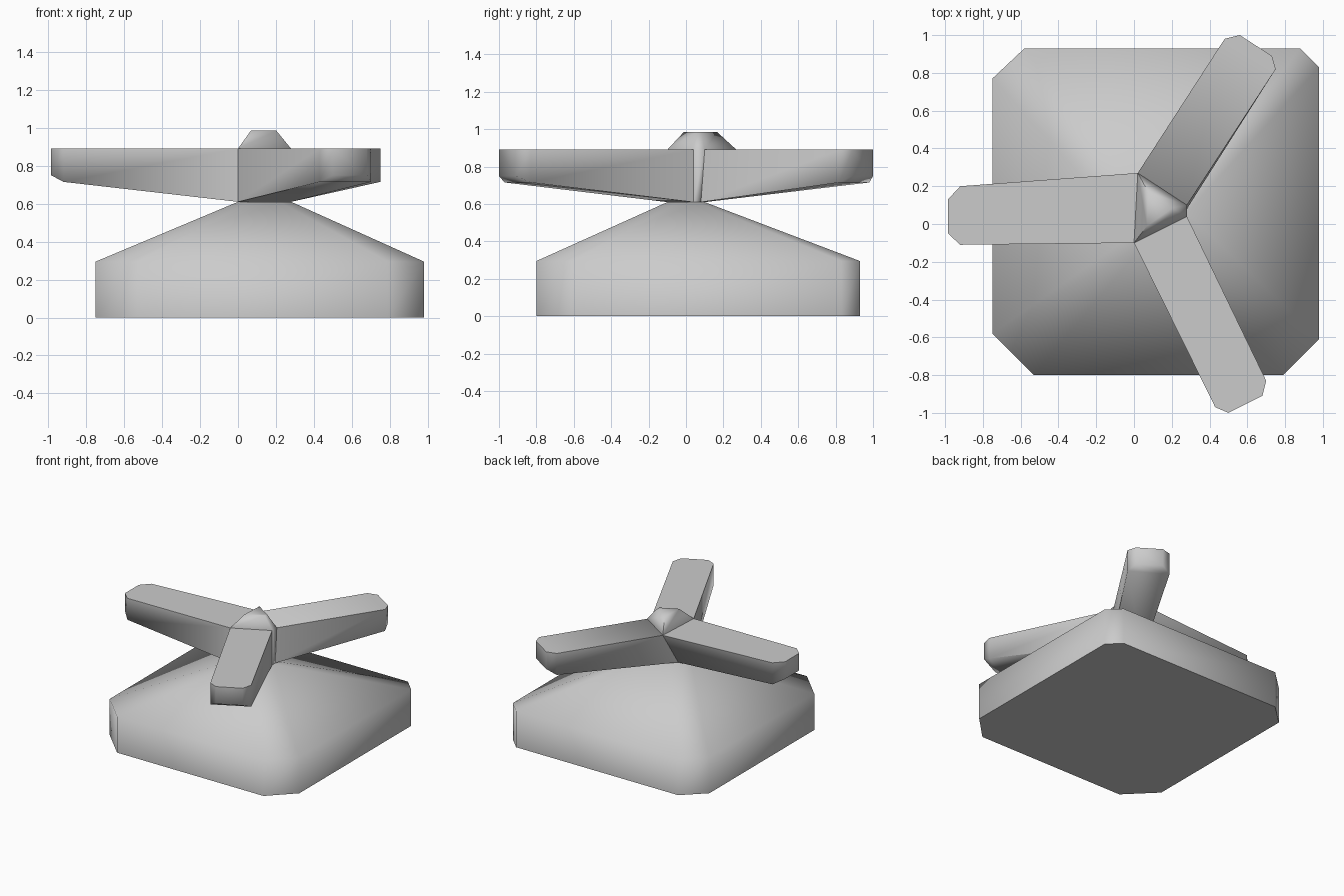
import bpy, bmesh, math
from mathutils import Vector

cube = bpy.data.objects.get("Cube")
if cube:
    bpy.data.objects.remove(cube, do_unlink=True)

grey = bpy.data.materials.new("plain grey")
grey.use_nodes = True
grey.diffuse_color = (0.6, 0.6, 0.6, 1)
grey.node_tree.nodes["Principled BSDF"].inputs["Base Color"].default_value = (0.6, 0.6, 0.6, 1)


def at(points, z):
    return [(x, y, z) for x, y in points]


def loft(name, rings):
    """Skin equal-length rings and cap both ends."""
    bm = bmesh.new()
    loops = [[bm.verts.new(p) for p in ring] for ring in rings]
    for low, high in zip(loops, loops[1:]):
        for i in range(len(low)):
            j = (i + 1) % len(low)
            bm.faces.new((low[i], low[j], high[j], high[i]))
    bm.faces.new(loops[0][::-1])
    bm.faces.new(loops[-1])
    bmesh.ops.recalc_face_normals(bm, faces=bm.faces)
    mesh = bpy.data.meshes.new(name)
    bm.to_mesh(mesh)
    bm.free()
    mesh.materials.append(grey)
    obj = bpy.data.objects.new(name, mesh)
    bpy.context.collection.objects.link(obj)
    bpy.ops.object.select_all(action='DESELECT')
    obj.select_set(True)
    bpy.context.view_layer.objects.active = obj
    bpy.ops.object.shade_smooth_by_angle(angle=math.radians(75))


NECK_Z, TOP_Z = 0.61, 0.89

# Base block with cut corners, tapering up to the neck
footprint = [(-0.53, -0.8), (0.79, -0.8), (0.98, -0.61), (0.98, 0.83),
             (0.88, 0.93), (-0.58, 0.93), (-0.75, 0.77), (-0.75, -0.58)]
neck = [(0.06, -0.1), (0.22, -0.1), (0.28, -0.04), (0.28, 0.06),
        (0.24, 0.1), (0.08, 0.1), (0, 0.03), (0, -0.05)]
loft("base", [at(footprint, 0), at(footprint, 0.295), at(neck, NECK_Z)])

# Hub widening from the neck, with a raised cap
hub_top = [(0, -0.1), (0.28, 0.04), (0.28, 0.1), (0.02, 0.27)]
hub_low = [(0, -0.1), (0.28, 0.04), (0.28, 0.08), (0, 0.1)]
middle = Vector((0.13, 0.07))
cap = [tuple(middle.lerp(Vector(p), 0.48)) for p in hub_top]
loft("hub", [at(hub_low, NECK_Z), at(hub_top, TOP_Z), at(cap, 0.985)])

# Three arms: hub corners at the root, then shoulder and tip edges
arms = {
    "side_arm": (3, 0, (-0.92, 0.2), (-0.92, -0.11), (-0.985, 0.13), (-0.985, -0.05)),
    "front_arm": (0, 1, (0.43, -0.97), (0.7, -0.83), (0.5, -1.0), (0.68, -0.91)),
    "back_arm": (2, 3, (0.75, 0.82), (0.48, 0.98), (0.73, 0.89), (0.56, 1.0)),
}


def section(top, low, low_z):
    return at(top, TOP_Z) + at(low[::-1], low_z)


for name, (a, b, s1, s2, t1, t2) in arms.items():
    loft(name, [section([hub_top[a], hub_top[b]], [hub_low[a], hub_low[b]], NECK_Z),
                section([s1, s2], [s1, s2], 0.715),
                section([t1, t2], [t1, t2], 0.75)])
